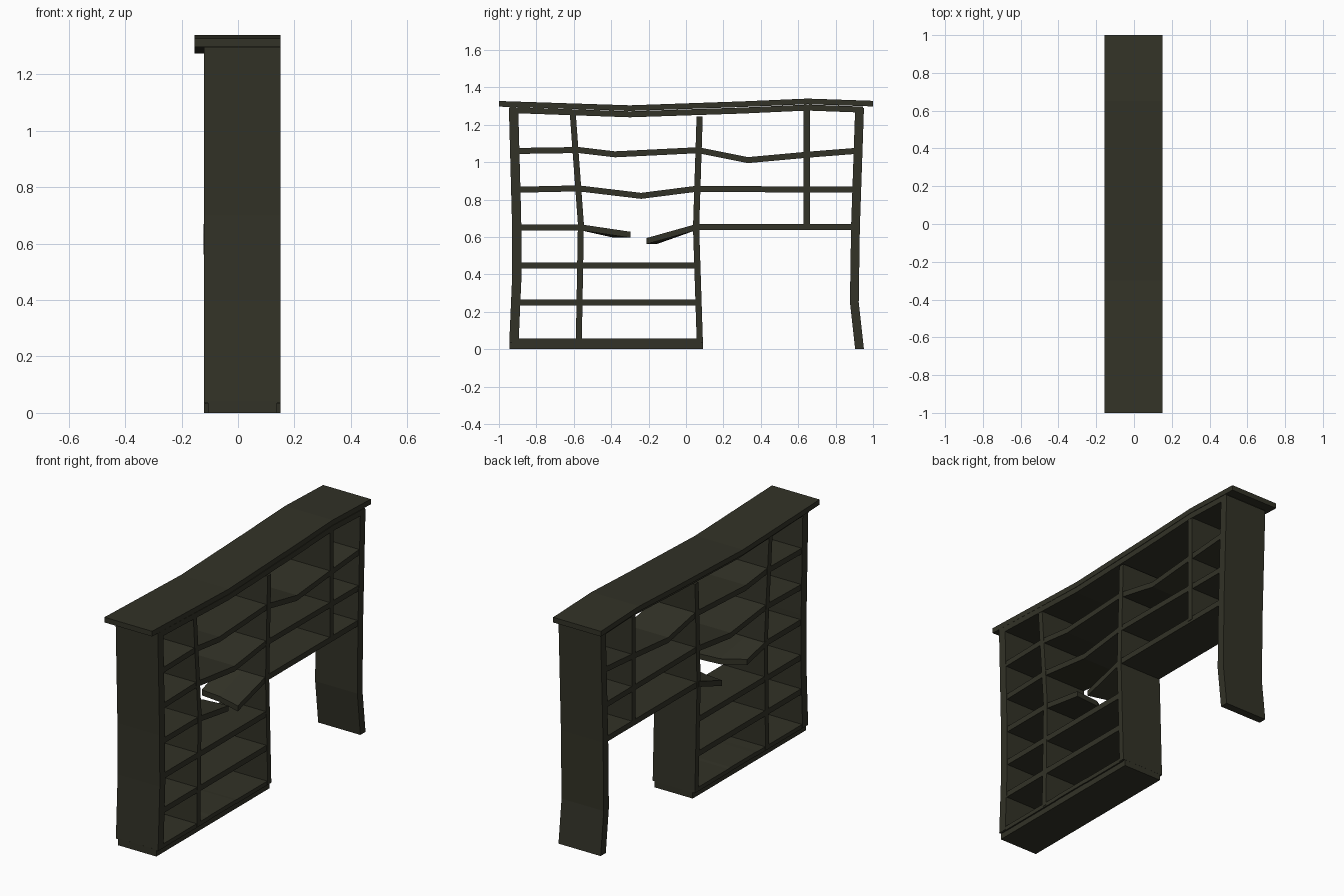
import bpy, bmesh

if "Cube" in bpy.data.objects:
    bpy.data.objects.remove(bpy.data.objects["Cube"])

mat = bpy.data.materials.new("dark olive wood")
mat.diffuse_color = (0.032, 0.032, 0.02, 1)
mat.use_nodes = True
mat.node_tree.nodes["Principled BSDF"].inputs["Base Color"].default_value = mat.diffuse_color


def loft(name, rings):
    """Solid skinned through a list of four-cornered rings."""
    bm = bmesh.new()
    vs = [[bm.verts.new(p) for p in r] for r in rings]
    for a, b in zip(vs, vs[1:]):
        for i in range(4):
            j = (i + 1) % 4
            bm.faces.new((a[i], a[j], b[j], b[i]))
    bm.faces.new(vs[0])
    bm.faces.new(vs[-1])
    bmesh.ops.recalc_face_normals(bm, faces=bm.faces)
    me = bpy.data.meshes.new(name)
    bm.to_mesh(me)
    bm.free()
    me.materials.append(mat)
    ob = bpy.data.objects.new(name, me)
    bpy.context.collection.objects.link(ob)
    return ob


def board(name, path, thick, x0=-0.117, x1=0.147):
    """Horizontal bent board through (y, z) centre points."""
    h = thick / 2
    loft(name, [[(x0, y, z - h), (x1, y, z - h), (x1, y, z + h), (x0, y, z + h)]
                for y, z in path])


def post(name, path, width, x0=-0.12, x1=0.15):
    """Upright bent panel through (y, z) centre points."""
    h = width / 2
    loft(name, [[(x0, y - h, z), (x1, y - h, z), (x1, y + h, z), (x0, y + h, z)]
                for y, z in path])


# sagging top and the beam beneath it
board("top_slab", [(-1, 1.312), (-0.3, 1.289), (0.3, 1.31), (0.65, 1.325), (1, 1.313)],
      0.03, -0.155, 0.15)
board("top_beam", [(-0.945, 1.279), (-0.3, 1.256), (0.3, 1.276), (0.65, 1.292), (0.945, 1.281)],
      0.032, -0.12, 0.15)

# uprights
post("left_side", [(-0.92, 0.035), (-0.904, 0.4), (-0.906, 0.7), (-0.922, 1.29)], 0.05)
post("left_divider", [(-0.573, 0.04), (-0.562, 0.67), (-0.605, 1.255)], 0.032, -0.119, 0.149)
post("middle_divider", [(0.074, 0.035), (0.054, 0.65), (0.073, 1.243)], 0.033)
post("right_divider", [(0.646, 0.65), (0.646, 1.285)], 0.033, -0.119, 0.149)
post("right_leg", [(0.928, 0), (0.9, 0.25), (0.906, 0.65), (0.928, 1.29)], 0.047)

# base
board("plinth", [(-0.945, 0.02), (0.09, 0.02)], 0.04, -0.106, 0.139)
board("bottom_shelf", [(-0.93, 0.044), (-0.49, 0.044), (-0.46, 0.046), (-0.24, 0.046),
                       (-0.22, 0.044), (0.08, 0.044)], 0.024)

# shelves
for i, z in enumerate((0.249, 0.447)):
    board(f"lower_shelf_{i + 1}", [(-0.9, z), (0.06, z)], 0.033)
board("shelf_three_left", [(-0.9, 0.651), (-0.56, 0.651)], 0.033)
board("shelf_three_right", [(0.055, 0.653), (0.9, 0.653)], 0.033)
board("shelf_four", [(-0.89, 0.853), (-0.575, 0.86), (-0.24, 0.82), (0.05, 0.857),
                     (0.9, 0.853)], 0.032)
board("shelf_five", [(-0.905, 1.06), (-0.575, 1.065), (-0.38, 1.042), (0.065, 1.064),
                     (0.33, 1.011), (0.65, 1.04), (0.905, 1.06)], 0.032)


# snapped shelf halves: ragged slanted ends, lofted across the depth
def snapped(name, root_y, root_z, tip_z, tips):
    h = 0.016
    loft(name, [[(x, root_y, root_z - h), (x, y, tip_z - h), (x, y, tip_z + h),
                 (x, root_y, root_z + h)] for x, y in tips])


snapped("snapped_shelf_left", -0.56, 0.651, 0.612, [(-0.122, -0.385), (0, -0.31), (0.147, -0.297)])
snapped("snapped_shelf_right", 0.055, 0.653, 0.578, [(-0.122, -0.157), (0, -0.17), (0.147, -0.212)])
